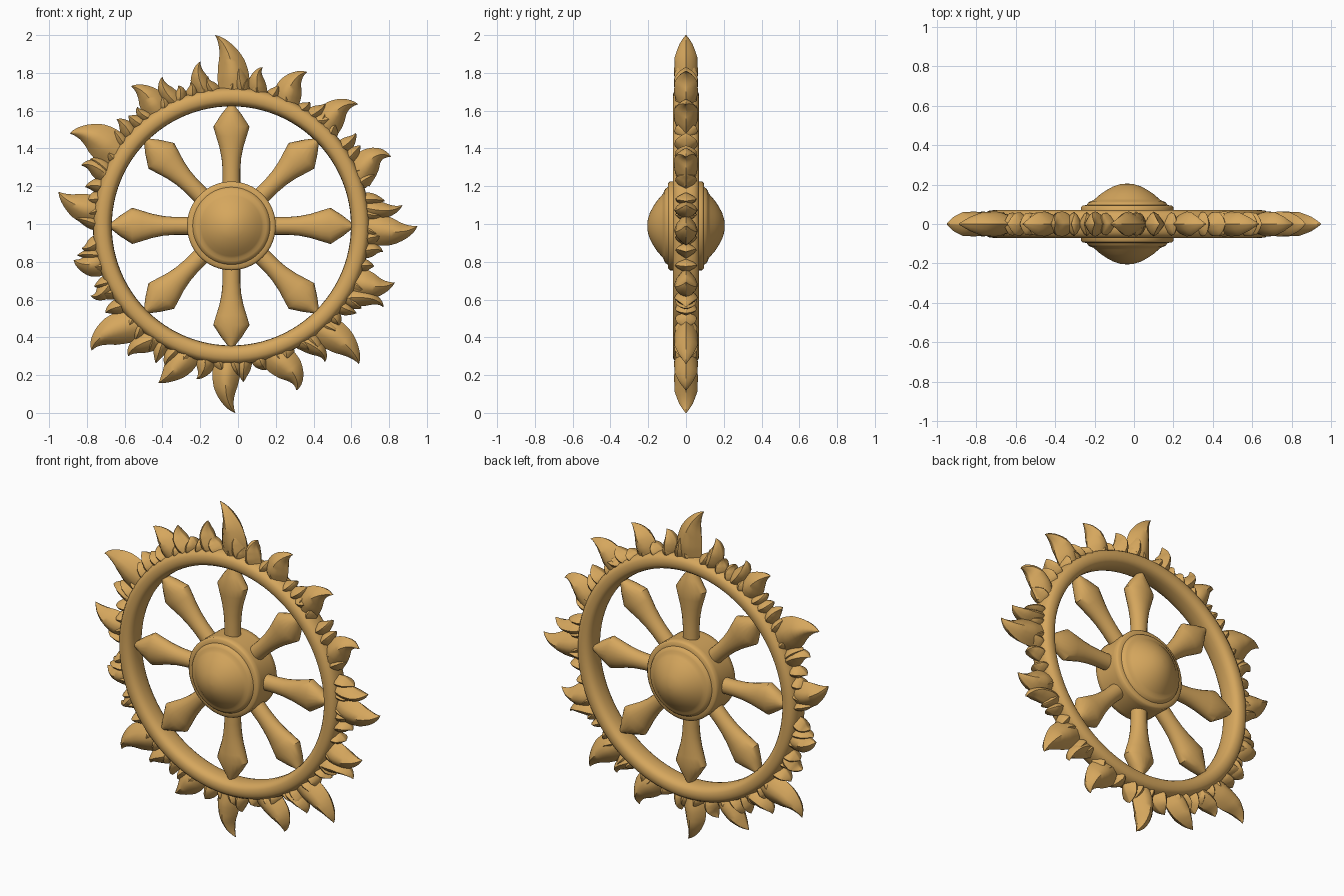
import bpy, bmesh, math, random
from mathutils import Vector

if "Cube" in bpy.data.objects:
    bpy.data.objects.remove(bpy.data.objects["Cube"])

random.seed(4)
CX, CZ = -0.035, 0.99          # wheel centre in the front view
gold = bpy.data.materials.new("warm_gold")
gold.diffuse_color = (0.67, 0.385, 0.11, 1)
gold.use_nodes = True
gold.node_tree.nodes["Principled BSDF"].inputs["Base Color"].default_value = gold.diffuse_color


def polar(r, deg):
    a = math.radians(deg)
    return Vector((CX + r * math.cos(a), 0, CZ + r * math.sin(a)))


def spow(v, p):
    return math.copysign(abs(v) ** p, v)


def interp(table, t):
    for (a, va), (b, vb) in zip(table, table[1:]):
        if t <= b:
            return va + (vb - va) * (t - a) / (b - a)
    return table[-1][1]


def loft(bm, rings, closed=False):
    vs = [[bm.verts.new(p) for p in ring] for ring in rings]
    n = len(vs[0])
    pairs = list(zip(vs, vs[1:])) + ([(vs[-1], vs[0])] if closed else [])
    for a, b in pairs:
        for i in range(n):
            j = (i + 1) % n
            bm.faces.new((a[i], a[j], b[j], b[i]))
    if not closed:
        bm.faces.new(vs[0][::-1])
        bm.faces.new(vs[-1])


def finish(name, bm, angle=40):
    bmesh.ops.remove_doubles(bm, verts=bm.verts, dist=1e-5)
    bmesh.ops.recalc_face_normals(bm, faces=bm.faces)
    for f in bm.faces:
        f.smooth = True
    me = bpy.data.meshes.new(name)
    bm.to_mesh(me)
    bm.free()
    me.set_sharp_from_angle(angle=math.radians(angle))
    me.materials.append(gold)
    ob = bpy.data.objects.new(name, me)
    bpy.context.collection.objects.link(ob)


# rim: rounded section swept round the wheel
bm = bmesh.new()
rings = []
for k in range(96):
    d = polar(1, k * 3.75) - Vector((CX, 0, CZ))
    ring = []
    for i in range(20):
        a = math.tau * i / 20
        r = 0.683 + 0.05 * spow(math.cos(a), 0.8)
        ring.append(Vector((CX, 0, CZ)) + d * r + Vector((0, 0.07 * spow(math.sin(a), 0.8), 0)))
    rings.append(ring)
loft(bm, rings, True)
finish("wheel_rim", bm, 60)

# hub: stepped drum with a dome on both faces
half = [(0.006, 0.205), (0.035, 0.202), (0.07, 0.191), (0.105, 0.172), (0.135, 0.152),
        (0.16, 0.13), (0.172, 0.12), (0.185, 0.116), (0.198, 0.108), (0.205, 0.096),
        (0.226, 0.094), (0.235, 0.085), (0.235, 0.06)]
profile = [(r, -y) for r, y in half] + [(r, y) for r, y in reversed(half)]
bm = bmesh.new()
loft(bm, [[polar(r, i * 5.625) + Vector((0, y, 0)) for i in range(64)] for r, y in profile])
finish("hub", bm, 50)

# spokes: eight flared shafts with pointed heads
spoke = [(0.18, 0.047, 0.045), (0.3, 0.047, 0.045), (0.36, 0.052, 0.047), (0.42, 0.064, 0.05),
         (0.475, 0.081, 0.054), (0.525, 0.096, 0.056), (0.59, 0.054, 0.045), (0.655, 0.003, 0.025)]
for k in range(8):
    ang = k * 45
    side = polar(1, ang + 90) - Vector((CX, 0, CZ))
    rings = []
    for r, w, dep in spoke:
        c = polar(r, ang)
        rings.append([c + side * w * math.cos(math.tau * i / 20)
                      + Vector((0, dep * math.sin(math.tau * i / 20), 0)) for i in range(20)])
    bm = bmesh.new()
    loft(bm, rings)
    finish("spoke_%d" % (k + 1), bm, 35)

# flames: lens-section tongues that curl towards their tips
WIDTH = [(0, 0.95), (0.2, 1.0), (0.4, 0.86), (0.55, 0.64), (0.7, 0.42), (0.85, 0.22), (1, 0.01)]
DEPTH = [(0, 0.045), (0.2, 0.064), (0.5, 0.06), (0.75, 0.036), (1, 0.002)]


def flame(bm, tip, base_deg, curl, width, depth=1.0):
    v = tip - Vector((CX, 0, CZ))
    rt, at = v.length, math.degrees(math.atan2(v.z, v.x))
    p0 = polar(0.705, base_deg)
    p1 = polar(0.705 + 0.72 * (rt - 0.705), at + curl)
    rings = []
    for s in range(13):
        t = s / 12
        c = p0 * (1 - t) ** 2 + p1 * 2 * t * (1 - t) + tip * t * t
        tan = ((p1 - p0) * (1 - t) + (tip - p1) * t).normalized()
        side = Vector((-tan.z, 0, tan.x))
        w, dep = width * interp(WIDTH, t), depth * interp(DEPTH, t)
        ring = []
        for i in range(16):
            a = math.tau * i / 16
            u = math.cos(a)
            y = math.copysign(1 - abs(u) ** 1.7, math.sin(a)) if i % 8 else 0
            ring.append(c + side * w * u + Vector((0, dep * y, 0)))
        rings.append(ring)
    loft(bm, rings)


# tip x, tip z, base angle, curl, half width
big = [(-0.12, 2.0, 89, -6, 0.085), (0.365, 1.805, 66, 5, 0.075), (0.635, 1.635, 46, 6, 0.08),
       (0.81, 1.355, 20, 6, 0.08), (0.95, 0.99, 0, -4, 0.085), (0.83, 0.69, -24, -5, 0.08),
       (0.64, 0.26, -49, 3, 0.085), (0.31, 0.12, -73, 4, 0.085), (-0.015, 0.0, -91, -5, 0.075),
       (-0.42, 0.16, -109, 3, 0.08), (-0.775, 0.33, -133, -4, 0.09), (-0.87, 0.81, -165, 4, 0.075),
       (-0.95, 1.17, 174, 4, 0.08), (-0.89, 1.48, 148, -5, 0.1), (-0.565, 1.73, 123, -4, 0.075)]
bm = bmesh.new()
for x, z, b, c, w in big:
    flame(bm, Vector((x, 0, z)), b, c, w)
finish("large_flames", bm, 50)

# medium flames beside the large ones
bm = bmesh.new()
for x, z, b, c, w in [(-0.2, 1.86, 101, 3, 0.055), (-0.4, 1.78, 114, 3, 0.05), (0.13, 1.83, 78, 3, 0.05),
                      (0.02, 1.87, 85, 2, 0.05), (0.87, 1.1, 8, -3, 0.05), (-0.78, 0.62, -155, 3, 0.05),
                      (0.52, 1.6, 52, -3, 0.05), (-0.83, 1.31, 158, -3, 0.055), (0.46, 0.27, -59, 3, 0.05),
                      (-0.22, 0.18, -101, 3, 0.05), (-0.58, 0.3, -123, -2, 0.06), (0.77, 0.56, -33, 3, 0.05)]:
    flame(bm, Vector((x, 0, z)), b, c, w)
finish("medium_flames", bm, 50)

# small tongues filling the gaps
bm = bmesh.new()
for k in range(60):
    a = k * 6 + random.uniform(-1, 1)
    lean = random.choice((-1, 1)) * random.uniform(1, 2.5)
    flame(bm, polar(random.uniform(0.775, 0.835), a + lean), a, random.uniform(-2, 2),
          random.uniform(0.035, 0.045), random.uniform(0.88, 0.97))
finish("small_flames", bm, 50)
